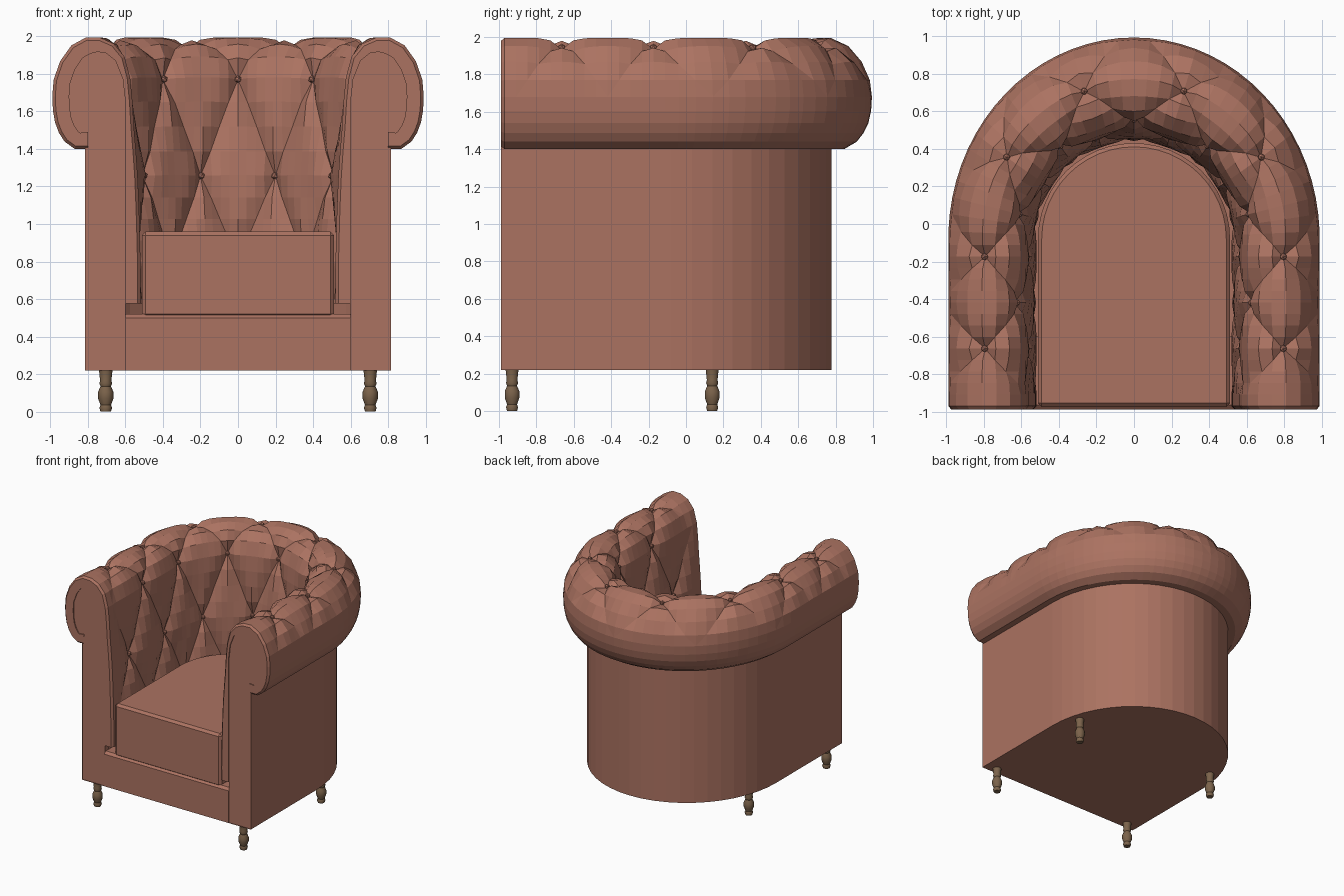
import bpy, bmesh, math
from mathutils import Vector

if "Cube" in bpy.data.objects:
    bpy.data.objects.remove(bpy.data.objects["Cube"])


def material(name, col):
    m = bpy.data.materials.new(name)
    m.diffuse_color = (*col, 1)
    m.use_nodes = True
    m.node_tree.nodes["Principled BSDF"].inputs["Base Color"].default_value = m.diffuse_color
    return m


LEATHER = material("leather", (0.41, 0.17, 0.12))
WOOD = material("wood", (0.20, 0.125, 0.07))


def make(name, verts, faces, mat=LEATHER, smooth=None):
    me = bpy.data.meshes.new(name)
    me.from_pydata([tuple(v) for v in verts], [], faces)
    bm = bmesh.new()
    bm.from_mesh(me)
    bmesh.ops.recalc_face_normals(bm, faces=bm.faces)
    bm.to_mesh(me)
    bm.free()
    me.materials.append(mat)
    ob = bpy.data.objects.new(name, me)
    bpy.context.collection.objects.link(ob)
    if smooth:
        bpy.context.view_layer.objects.active = ob
        ob.select_set(True)
        bpy.ops.object.shade_smooth_by_angle(angle=math.radians(smooth))
        ob.select_set(False)
    return ob


def prism(name, outline, to3d, lo, hi, bevel=0.0):
    """Extrude a 2D outline between two levels."""
    n = len(outline)
    verts = [to3d(p, lo) for p in outline] + [to3d(p, hi) for p in outline]
    faces = [tuple(range(n)), tuple(range(n, 2 * n))]
    faces += [(i, (i + 1) % n, n + (i + 1) % n, n + i) for i in range(n)]
    ob = make(name, verts, faces)
    if bevel:
        b = ob.modifiers.new("bevel", 'BEVEL')
        b.width, b.segments, b.limit_method = bevel, 1, 'ANGLE'
        b.angle_limit = math.radians(50)
    return ob


# Roll cross-section: (tuft row b, outward distance u, height z)
PROFILE = [(-2.5, .80, 1.40), (-2.25, .87, 1.40), (-2, .925, 1.44), (-1.5, .975, 1.54),
           (-1, .99, 1.68), (-.67, .975, 1.80), (-.33, .91, 1.93), (0, .81, 1.995),
           (.33, .71, 1.985), (.67, .62, 1.92), (1, .575, 1.78), (1.5, .555, 1.52),
           (2, .535, 1.26), (3, .52, .80), (3.67, .52, .50)]


def section(b):
    """Smooth point (u, z) and outward normal on the cross-section."""
    def tangent(k):
        p, q = PROFILE[max(k - 1, 0)], PROFILE[min(k + 1, len(PROFILE) - 1)]
        return Vector((q[1] - p[1], q[2] - p[2])) / (q[0] - p[0])
    k = max(i for i in range(len(PROFILE) - 1) if PROFILE[i][0] <= b + 1e-6)
    b0, b1 = PROFILE[k][0], PROFILE[k + 1][0]
    h, t = b1 - b0, (b - b0) / (b1 - b0)
    p0, p1 = Vector(PROFILE[k][1:]), Vector(PROFILE[k + 1][1:])
    m0, m1 = tangent(k) * h, tangent(k + 1) * h
    p = (p0 * (2*t**3 - 3*t*t + 1) + m0 * (t**3 - 2*t*t + t)
         + p1 * (3*t*t - 2*t**3) + m1 * (t**3 - t*t))
    tan = tangent(k).lerp(tangent(k + 1), t)
    return p, Vector((tan.y, -tan.x)).normalized()


TURN = 90 / 39      # tuft column where the curved back meets the straight arm


def on_path(a, u, z):
    """Place a section point along the U plan; a = tuft column from the back centre."""
    s, a = (1 if a >= 0 else -1), abs(a)
    if a <= TURN:
        t = math.radians(90 - 39 * a)
        k = 1 + .085 * (u - .52) / .47
        return Vector((s * u * math.cos(t), -.08 + k * u * math.sin(t), z))
    return Vector((s * u, -.08 - (a - TURN) * .49, z))


def clamp(x):
    return max(0.0, min(1.0, x))


def tuft(a, b):
    """Depth of diamond creases and button dimples."""
    p, q = a + b / 2 - .5, a - b / 2 - .5
    dp, dq = abs(p - round(p)), abs(q - round(q))
    fade = clamp((b + .8) / .4) * clamp((4.0 - abs(a)) / .3)
    crease = .038 * (1 - 2 * min(dp, dq)) ** 4
    dimple = .025 * math.exp(-(dp * dp + dq * dq) / .012)
    return fade * (crease + dimple)


def scroll_inset(b):
    """Inner edge of the lip that frames the arm front panel."""
    p, n = section(b)
    p = p - n * (.04 + .05 * clamp(1 - b))
    if b > 1:
        p.x = .6
    return p


# Tufted roll and inner padding, with a framing lip at both arm fronts
N = 8
I, J0, J1 = 33, -10, 14
cols = list(range(-I - 3, I + 4))
rows = list(range(J0, J1 + 1))
verts, faces = [], []
for i in cols:
    lip = max(0, abs(i) - I)
    a = max(-I, min(I, i)) / N
    for j in rows:
        b = j / 4
        p, n = section(b)
        if lip < 2:
            p = p - n * (.016 if lip else tuft(a, b))
        else:
            p = scroll_inset(b)
        v = on_path(a, p.x, p.y)
        v.y -= (0, .018, .018, -.02)[lip]
        verts.append(v)
R = len(rows)
for ci in range(len(cols) - 1):
    for rj in range(R - 1):
        i, j = cols[ci], rows[rj]
        v00, v01 = ci * R + rj, ci * R + rj + 1
        v10, v11 = v00 + R, v01 + R
        # Split quads along the crease diagonals
        if abs(i) > I or i == I:
            faces.append((v00, v10, v11, v01))
        elif (i + j + 1 - 4) % N < N / 2 and (i + j - 3) % N == 0:
            faces += [(v00, v10, v01), (v10, v11, v01)]
        else:
            faces += [(v00, v10, v11), (v00, v11, v01)] if (i - j - 4) % N == 0 \
                else [(v00, v10, v11, v01)]
make("tufted_roll", verts, faces)

# Buttons on the tuft lattice
bm = bmesh.new()
for row in (0, 1, 2):
    for k in range(-4, 5):
        a = k + (.5 if row != 1 else 0)
        if abs(a) > 3.6:
            continue
        p, n = section(row)
        p = p - n * .052
        before = len(bm.verts)
        bmesh.ops.create_icosphere(bm, subdivisions=1, radius=.02)
        bm.verts.ensure_lookup_table()
        bmesh.ops.translate(bm, verts=bm.verts[before:], vec=on_path(a, p.x, p.y))
me = bpy.data.meshes.new("buttons")
bm.to_mesh(me)
bm.free()
me.materials.append(LEATHER)
bpy.context.collection.objects.link(bpy.data.objects.new("buttons", me))


def u_plan(u, front):
    """U-shaped outline with straight sides running to the front."""
    curve = [on_path(k * TURN / 12, u, 0) for k in range(-12, 13)]
    return [Vector((-u, front, 0))] + curve + [Vector((u, front, 0))]


# Outer shell: U-shaped wall with a closed bottom
plan = u_plan(.815, -.988)
n = len(plan)
verts = [(p.x, p.y, .22) for p in plan] + [(p.x, p.y, 1.43) for p in plan]
make("outer_shell", verts, [(i, i + 1, n + i + 1, n + i) for i in range(n - 1)]
     + [tuple(range(n))])

# Scroll-shaped arm front panels
scroll = [tuple(scroll_inset(j / 4)) for j in range(J0, 12)]
scroll += [(.6, .22), (.815, .22), (.815, 1.4)]
for s, side in ((-1, "left"), (1, "right")):
    prism(side + "_arm_front", scroll, lambda p, y, s=s: (s * p[0], y, p[1]), -.93, -.98)

# Front rail with a sloped ledge under the cushion
rail = [(-.988, .22), (-.988, .50), (-.965, .52), (-.6, .52), (-.6, .22)]
prism("front_rail", rail, lambda p, x: (x, p[0], p[1]), -.6, .6)

# Seat cushion, rounded at the back to follow the padding
prism("seat_cushion", u_plan(.512, -.975), lambda p, z: (p.x, p.y, z), .5, .96, .02)

# Turned legs
turned = [(0, .028), (.02, .034), (.035, .028), (.07, .041), (.105, .041), (.135, .028),
          (.15, .034), (.165, .03), (.22, .036)]
S = 10
for x in (-.705, .705):
    for y, place in ((-.93, "front"), (.14, "rear")):
        verts = [(x + r * math.cos(2 * math.pi * k / S), y + r * math.sin(2 * math.pi * k / S), z)
                 for z, r in turned for k in range(S)]
        faces = [(l * S + k, l * S + (k + 1) % S, (l + 1) * S + (k + 1) % S, (l + 1) * S + k)
                 for l in range(len(turned) - 1) for k in range(S)]
        faces += [tuple(range(S)), tuple(range(len(verts) - S, len(verts)))]
        make(f"{place}_{'left' if x < 0 else 'right'}_leg", verts, faces, WOOD, 40)
